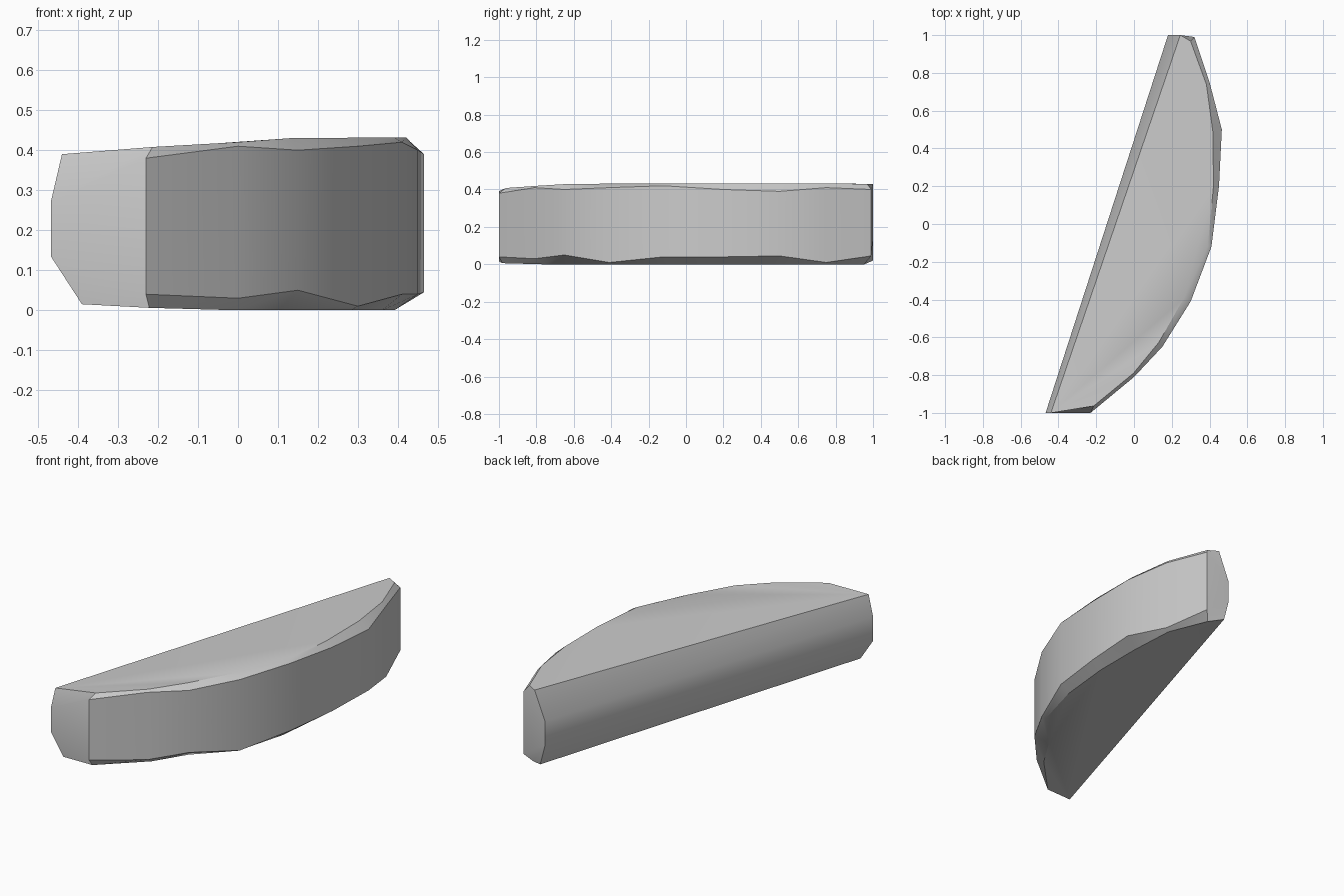
import bpy, bmesh, math

cube = bpy.data.objects.get("Cube")
if cube:
    bpy.data.objects.remove(cube, do_unlink=True)

stone = bpy.data.materials.new("stone grey")
stone.use_nodes = True
grey = (0.6, 0.6, 0.6, 1)
stone.diffuse_color = grey
stone.node_tree.nodes["Principled BSDF"].inputs["Base Color"].default_value = grey

# Straight broken side: (x, z) profile at each end, from bottom to top
front_end = [(-0.39, 0.015), (-0.468, 0.135), (-0.468, 0.27), (-0.44, 0.39)]
back_end = [(0.21, 0.02), (0.18, 0.135), (0.18, 0.27), (0.245, 0.43)]

# Curved worn side: x, y, lower edge z, upper edge z, top rim z,
# and how far the bottom and top rims are drawn in
curve = [
    (-0.23, -1.00, 0.04, 0.38, 0.408, 0.02, 0.04),
    (0.00, -0.81, 0.03, 0.41, 0.42, 0.05, 0.02),
    (0.15, -0.65, 0.05, 0.40, 0.43, 0.08, 0.03),
    (0.30, -0.41, 0.01, 0.41, 0.431, 0.02, 0.04),
    (0.41, -0.12, 0.04, 0.42, 0.432, 0.05, 0.02),
    (0.45, 0.20, 0.04, 0.40, 0.432, 0.06, 0.03),
    (0.465, 0.50, 0.045, 0.39, 0.432, 0.08, 0.05),
    (0.40, 0.75, 0.01, 0.41, 0.432, 0.03, 0.02),
    (0.32, 0.99, 0.045, 0.40, 0.43, 0.05, 0.03),
]


def drawn_in(x, y, amount):
    """Move a rim point towards the middle of the slab."""
    dx, dy = -0.05 - x, -y * 0.4
    length = math.hypot(dx, dy)
    return x + dx / length * amount, y + dy / length * amount


# Four stacked outlines: bottom rim, lower edge, upper edge, top rim
rings = []
for level in range(4):
    x, z = front_end[level]
    ring = [(x, -1, z)]
    for x, y, low, high, rim, in_low, in_high in curve:
        if level == 0:
            ring.append((*drawn_in(x, y, in_low), 0.0 if y > -0.9 else 0.006))
        elif level == 3:
            ring.append((*drawn_in(x, y, in_high), rim))
        else:
            ring.append((x, y, low if level == 1 else high))
    x, z = back_end[level]
    ring.append((x, 1, z))
    rings.append(ring)

# Loft the outlines and cap both ends
bm = bmesh.new()
loops = [[bm.verts.new(p) for p in ring] for ring in rings]
count = len(loops[0])
for lower, upper in zip(loops, loops[1:]):
    for i in range(count):
        j = (i + 1) % count
        bm.faces.new((lower[i], lower[j], upper[j], upper[i]))
bm.faces.new(loops[0][::-1])
bm.faces.new(loops[-1])
bmesh.ops.triangulate(bm, faces=[f for f in bm.faces if len(f.verts) > 4])
bmesh.ops.recalc_face_normals(bm, faces=bm.faces)

mesh = bpy.data.meshes.new("stone_slab")
bm.to_mesh(mesh)
bm.free()
mesh.materials.append(stone)
slab = bpy.data.objects.new("stone_slab", mesh)
bpy.context.collection.objects.link(slab)

# Smooth sides with crisp broken edges
for obj in bpy.context.selected_objects:
    obj.select_set(False)
slab.select_set(True)
bpy.context.view_layer.objects.active = slab
bpy.ops.object.shade_smooth_by_angle(angle=math.radians(35))
